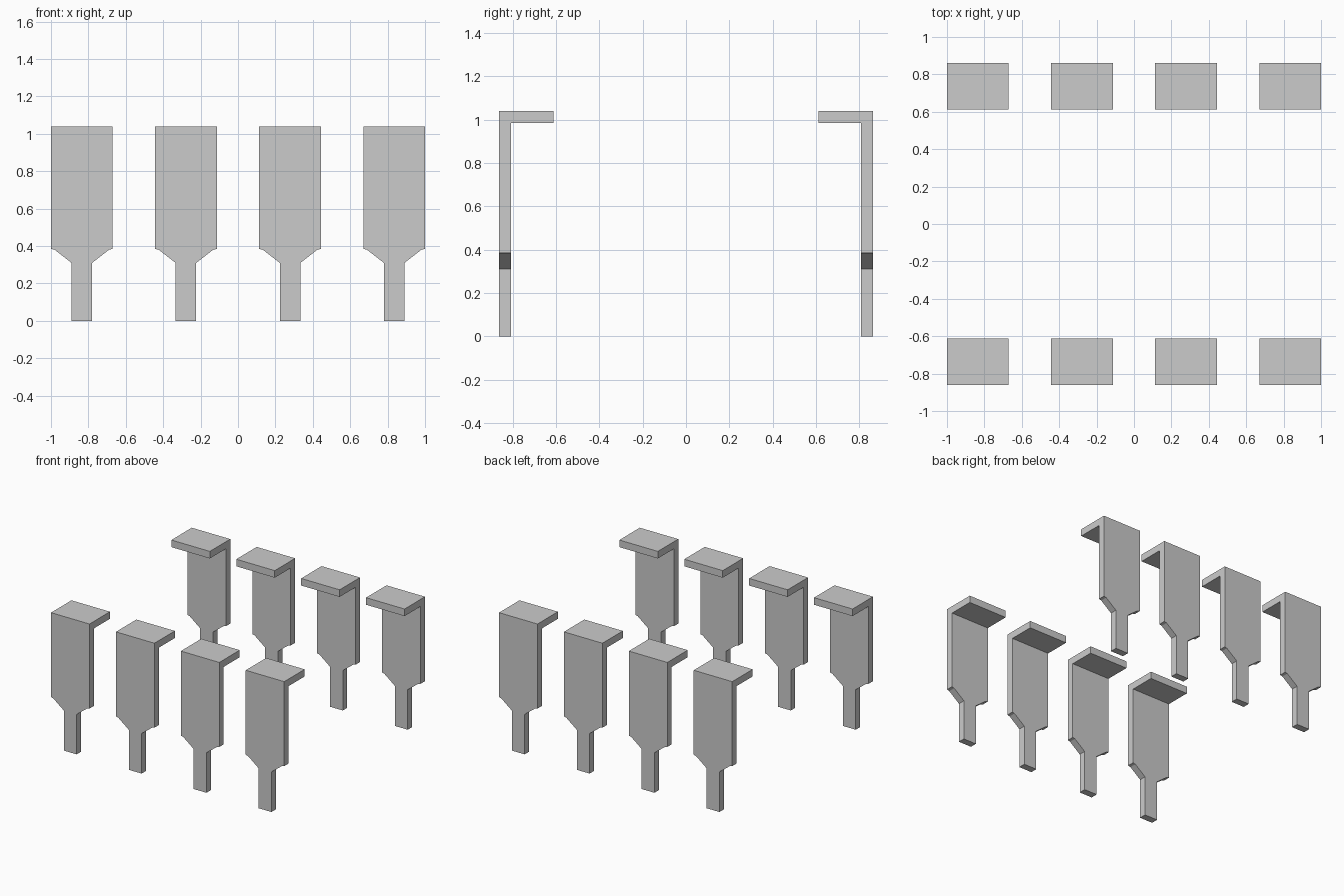
import bpy, bmesh, math

if "Cube" in bpy.data.objects:
    bpy.data.objects.remove(bpy.data.objects["Cube"])

PITCH = 0.5567       # spacing of the pins along x
OUTER = 0.862        # outer face of each row in y
THICK = 0.054
REACH = 0.25         # length of the bent-over top tab, outer face to tip
BEND, TOP = 0.985, 1.04

# Right half of the blade outline (x, z), from foot to bend
HALF = [(0.055, 0), (0.055, 0.31), (0.145, 0.38), (0.165, 0.385), (0.165, BEND)]


def pin_mesh():
    bm = bmesh.new()
    right = [bm.verts.new((x, 0, z)) for x, z in HALF]
    left = [bm.verts.new((-x, 0, z)) for x, z in HALF]
    top_r, top_l = (bm.verts.new((s * 0.165, 0, TOP)) for s in (1, -1))
    bm.faces.new(right + left[::-1])
    bm.faces.new((left[-1], right[-1], top_r, top_l))

    # Give the blade its thickness
    out = bmesh.ops.extrude_face_region(bm, geom=bm.faces[:])["geom"]
    moved = [g for g in out if isinstance(g, bmesh.types.BMVert)]
    bmesh.ops.translate(bm, verts=moved, vec=(0, THICK, 0))

    # Extend the top strip inward as the tab
    strip = [g for g in out if isinstance(g, bmesh.types.BMFace)
             and g.calc_center_median().z > BEND]
    out = bmesh.ops.extrude_face_region(bm, geom=strip)["geom"]
    moved = [g for g in out if isinstance(g, bmesh.types.BMVert)]
    bmesh.ops.translate(bm, verts=moved, vec=(0, REACH - THICK, 0))

    # Merge coplanar faces so each side is one clean flat face
    bmesh.ops.dissolve_limit(bm, angle_limit=0.01, verts=bm.verts[:], edges=bm.edges[:])
    bmesh.ops.recalc_face_normals(bm, faces=bm.faces[:])
    mesh = bpy.data.meshes.new("pin")
    bm.to_mesh(mesh)
    bm.free()
    return mesh


# Two facing rows of four pins sharing one mesh
mesh = pin_mesh()
for row, side, turn in (("front", -1, 0), ("back", 1, math.pi)):
    for i in range(4):
        pin = bpy.data.objects.new(f"{row}_pin_{i + 1}", mesh)
        pin.location = ((i - 1.5) * PITCH, side * OUTER, 0)
        pin.rotation_euler.z = turn
        bpy.context.collection.objects.link(pin)
